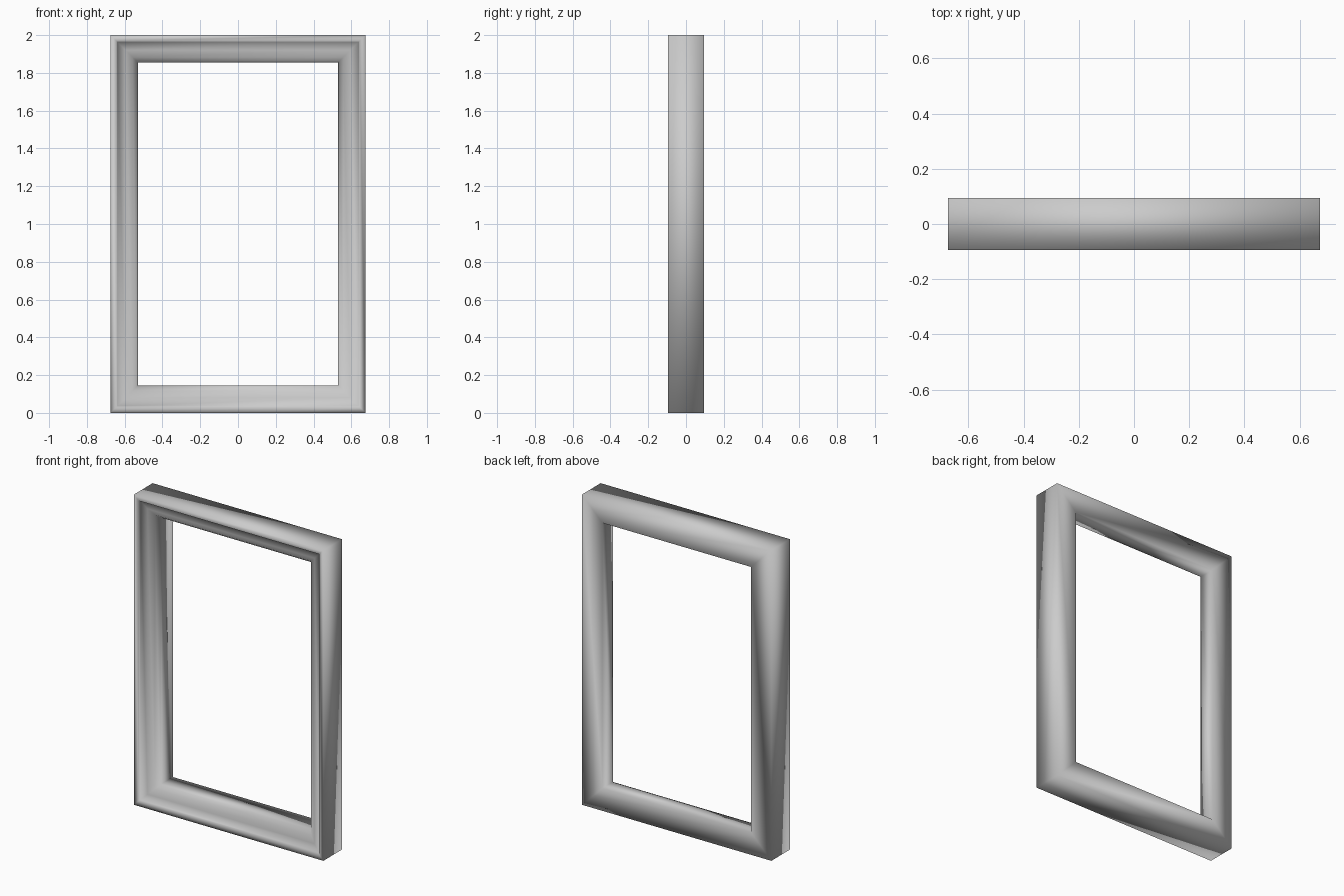
import bpy
import bmesh

if "Cube" in bpy.data.objects:
    bpy.data.objects.remove(bpy.data.objects["Cube"])

HALF_W, HEIGHT = 0.675, 2.0

# Moulding cross-section: (inset from the outer edge, depth y)
profile = [
    (0.0, 0.095), (0.0, -0.095),              # outer side
    (0.032, -0.095), (0.036, -0.082),         # front rim and small step
    (0.080, -0.072), (0.117, -0.050),         # sloping face
    (0.138, -0.025), (0.145, -0.008),         # rounded inner lip
    (0.145, 0.095),                           # opening wall
]

# Sweep the cross-section round four mitred corners
bm = bmesh.new()
rings = []
for sx, top in ((-1, False), (1, False), (1, True), (-1, True)):
    ring = []
    for inset, y in profile:
        z = HEIGHT - inset if top else inset
        ring.append(bm.verts.new((sx * (HALF_W - inset), y, z)))
    rings.append(ring)

n = len(profile)
for i in range(4):
    a, b = rings[i], rings[(i + 1) % 4]
    for j in range(n):
        k = (j + 1) % n
        bm.faces.new((a[j], b[j], b[k], a[k]))
bmesh.ops.recalc_face_normals(bm, faces=bm.faces)
for f in bm.faces:
    f.smooth = True

mesh = bpy.data.meshes.new("moulded_frame")
bm.to_mesh(mesh)
bm.free()
frame = bpy.data.objects.new("moulded_frame", mesh)
bpy.context.collection.objects.link(frame)
